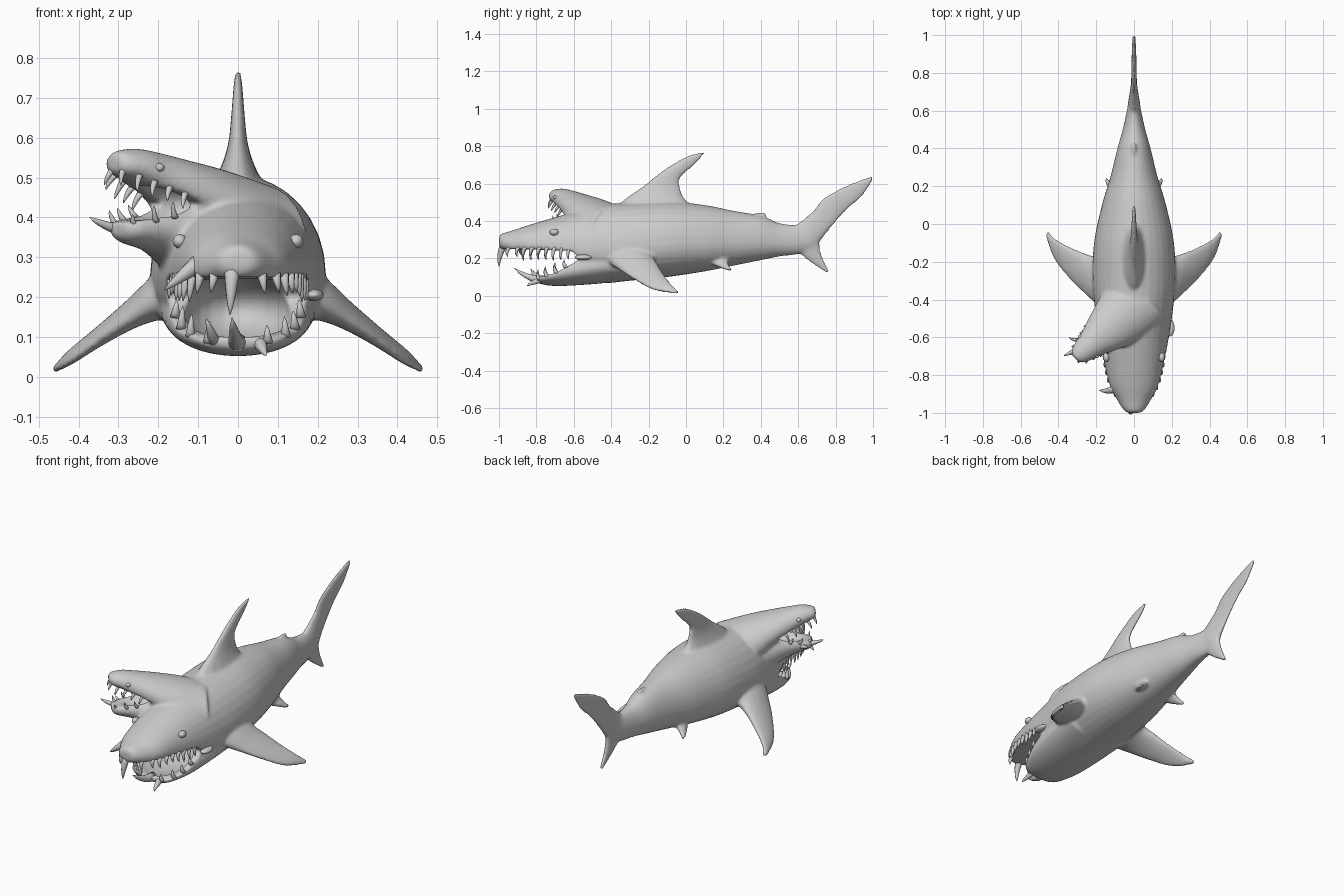
import bpy, bmesh, math, random
from mathutils import Vector, Matrix

if "Cube" in bpy.data.objects:
    bpy.data.objects.remove(bpy.data.objects["Cube"])

random.seed(4)
TAU = math.tau


def resample(rows, n=5):
    """Catmull-Rom through rows of numbers."""
    out = []
    for i in range(len(rows) - 1):
        a, b, c, d = (rows[max(0, min(len(rows) - 1, i + k))] for k in (-1, 0, 1, 2))
        for j in range(n):
            t = j / n
            out.append([0.5 * (2 * q + (r - p) * t + (2 * p - 5 * q + 4 * r - s) * t * t
                               + (3 * q - p - 3 * r + s) * t ** 3)
                        for p, q, r, s in zip(a, b, c, d)])
    return out + [list(rows[-1])]


def skin(bm, rings):
    vs = [[bm.verts.new(p) for p in r] for r in rings]
    n = len(vs[0])
    for a, b in zip(vs, vs[1:]):
        for i in range(n):
            bm.faces.new((a[i], a[(i + 1) % n], b[(i + 1) % n], b[i]))
    bm.faces.new(vs[0][::-1])
    bm.faces.new(vs[-1])


def trunk(bm, rows, mat=Matrix(), k=0.42, n=32):
    """Rows: y, half width, top z, bottom z; k = level of greatest width."""
    rings = []
    for y, w, zt, zb in resample(rows):
        zm = zb + k * (zt - zb)
        ring = []
        for i in range(n):
            c, s = math.cos(TAU * i / n), math.sin(TAU * i / n)
            ring.append(mat @ Vector((w * c, y, zm + s * (zt - zm if s > 0 else zm - zb))))
        rings.append(ring)
    skin(bm, rings)


def fin(bm, rows, normal, n=16):
    """Rows: leading point, trailing point, half thickness."""
    nv = Vector(normal).normalized()
    rings = []
    for r in resample(rows, 4):
        a, b, t = Vector(r[:3]), Vector(r[3:6]), r[6]
        rings.append([(a + b) / 2 + (a - b) / 2 * math.cos(TAU * i / n)
                      + nv * t * math.sin(TAU * i / n) for i in range(n)])
    skin(bm, rings)


def flat(rows):
    return [(0, a, b, 0, c, d, t) for a, b, c, d, t in rows]


def ball(bm, c, r, mat=Matrix()):
    bmesh.ops.create_uvsphere(bm, u_segments=24, v_segments=16, radius=1,
                              matrix=mat @ Matrix.Translation(c) @ Matrix.Diagonal((*r, 1)))


def finish(bm, name):
    bmesh.ops.recalc_face_normals(bm, faces=bm.faces[:])
    me = bpy.data.meshes.new(name)
    bm.to_mesh(me)
    bm.free()
    ob = bpy.data.objects.new(name, me)
    bpy.context.collection.objects.link(ob)
    for p in me.polygons:
        p.use_smooth = True
    return ob


# Local frame of the side head: its forward direction is local -y
H2 = Matrix(((0.66, 0.75, 0, -0.05), (-0.75, 0.66, 0, -0.48), (0, 0, 1, 0), (0, 0, 0, 1)))
UPPER = [(-1, .028, .317, .27), (-.985, .055, .332, .25), (-.93, .09, .348, .22),
         (-.85, .13, .375, .2), (-.7, .165, .42, .15), (-.6, .185, .447, .1),
         (-.45, .207, .485, .068), (-.3, .22, .497, .08), (-.1, .212, .505, .1),
         (.1, .17, .485, .13), (.25, .125, .455, .16), (.4, .088, .428, .19),
         (.5, .06, .388, .21), (.6, .038, .377, .222), (.7, .018, .37, .25)]
UPPER2 = [(-.35, .02, .555, .52), (-.335, .045, .567, .505), (-.28, .067, .573, .48),
          (-.22, .085, .565, .44), (-.12, .125, .545, .38), (0, .165, .52, .28), (.15, .17, .48, .25)]

# Body, heads and jaws
bm = bmesh.new()
trunk(bm, UPPER)
trunk(bm, [(-.795, .06, .115, .078), (-.775, .11, .14, .062), (-.7, .152, .21, .052),
           (-.6, .178, .25, .055), (-.45, .195, .3, .066), (-.3, .2, .3, .085)])
trunk(bm, UPPER2, H2)
trunk(bm, [(-.335, .03, .395, .355), (-.31, .055, .41, .335), (-.22, .08, .43, .31),
           (-.12, .115, .45, .25), (0, .15, .45, .19), (.15, .17, .45, .18)], H2, .5)

# Dorsal fins and tail
fin(bm, flat([(-.42, .43, .1, .43, .1), (-.33, .515, .0, .51, .05), (-.23, .585, -.03, .575, .026),
              (-.13, .665, -.03, .63, .018), (0, .745, .045, .70, .012), (.105, .772, .095, .755, .008)]), (1, 0, 0))
fin(bm, flat([(.25, .4, .44, .37, .022), (.36, .44, .43, .40, .013), (.41, .447, .43, .437, .009)]), (1, 0, 0))
fin(bm, flat([(.54, .35, .69, .25, .035), (.61, .395, .725, .3, .026), (.68, .455, .78, .37, .017),
              (.74, .525, .86, .46, .014), (.87, .595, .94, .53, .012), (1, .642, .995, .61, .008)]), (1, 0, 0))
fin(bm, flat([(.54, .26, .73, .35, .03), (.61, .222, .715, .28, .02), (.67, .175, .725, .22, .014),
              (.75, .122, .765, .13, .009)]), (1, 0, 0))

# Pectoral and pelvic fins, mirrored
for m in (1, -1):
    fin(bm, [(m * a, b, c, m * d, e, f, t) for a, b, c, d, e, f, t in [
        (.1, -.48, .24, .1, -.1, .24, .09), (.2, -.42, .19, .2, -.165, .2, .055),
        (.27, -.36, .145, .27, -.15, .165, .034), (.35, -.28, .09, .35, -.115, .11, .022),
        (.425, -.18, .035, .42, -.075, .06, .015), (.467, -.06, .014, .455, -.035, .02, .009)]], (m * .5, 0, .85))
    fin(bm, [(m * a, b, c, m * d, e, f, t) for a, b, c, d, e, f, t in [
        (.06, .07, .21, .06, .22, .22, .035), (.115, .15, .167, .12, .23, .165, .017),
        (.152, .22, .138, .15, .25, .138, .009)]], (m * .6, 0, .8))
body = finish(bm, "two_headed_shark_body")


# Mouth cutters: side wedge plus inner cavity
def mouth(name, prof, half, c, r, mat):
    out = []
    bm = bmesh.new()
    skin(bm, [[mat @ Vector((x, y, z)) for y, z in prof] for x in (-half, half)])
    out.append(finish(bm, name + "_wedge_cutter"))
    bm = bmesh.new()
    ball(bm, c, r, mat)
    out.append(finish(bm, name + "_cavity_cutter"))
    return out


cutters = mouth("main_mouth", [(-.57, .2), (-.61, .24), (-.75, .245), (-.95, .25), (-1.1, .25), (-1.1, 0),
                               (-.86, .02), (-.81, .095), (-.7, .12), (-.6, .175)],
                .4, (0, -.66, .17), (.14, .2, .09), Matrix())
cutters += mouth("side_mouth", [(-.13, .43), (-.2, .465), (-.42, .525), (-.42, .385), (-.33, .388), (-.2, .405)],
                 .16, (0, -.2, .43), (.062, .12, .055), H2)


def remesh():
    m = body.modifiers.new("fuse", 'REMESH')
    m.mode, m.voxel_size, m.use_smooth_shade = 'VOXEL', .007, True


remesh()
for c in cutters:
    c.hide_render = True
    m = body.modifiers.new("cut", 'BOOLEAN')
    m.operation, m.solver, m.object = 'DIFFERENCE', 'EXACT', c
remesh()
m = body.modifiers.new("soften", 'SMOOTH')
m.factor, m.iterations = .5, 7
bpy.ops.object.select_all(action='DESELECT')
bpy.context.view_layer.objects.active = body
body.select_set(True)
bpy.ops.object.convert(target='MESH')
for c in cutters:
    bpy.data.objects.remove(c)
for p in body.data.polygons:
    p.use_smooth = True


# Teeth: curved cones
def tooth(bm, base, tip, r, mat=Matrix(), bend=(0, -.008, 0)):
    a, b = Vector(base), Vector(tip)
    q = (b - a).to_track_quat('Z', 'Y')
    rings = []
    for j in range(6):
        t = j / 5
        c = a.lerp(b, t) + Vector(bend) * 4 * t * (1 - t)
        rr = r * (1 - t) ** .7 + .001
        rings.append([mat @ (c + q @ Vector((rr * math.cos(TAU * i / 10), rr * math.sin(TAU * i / 10), 0)))
                      for i in range(10)])
    skin(bm, rings)


bm = bmesh.new()
for m in (1, -1):
    for y, x in [(-.945, .06), (-.895, .095), (-.86, .115), (-.82, .13), (-.78, .14), (-.74, .148),
                 (-.70, .153), (-.66, .16), (-.62, .166)]:
        L = random.uniform(.035, .065)
        tooth(bm, (m * x, y, .258), (m * (x + .008), y - .008, .25 - L), .012)
    for y, x, z in [(-.78, .075, .095), (-.74, .12, .11), (-.69, .143, .13), (-.64, .158, .16)]:
        L = random.uniform(.03, .05)
        tooth(bm, (m * x, y, z - .01), (m * x * .97, y - .01, z + L), .012)
tooth(bm, (-.015, -.975, .27), (-.02, -1, .155), .02)
tooth(bm, (-.1, -.87, .285), (-.185, -.88, .218), .022)
tooth(bm, (0, -.765, .085), (-.015, -.92, .148), .024, bend=(0, 0, -.015))
tooth(bm, (.055, -.775, .085), (.07, -.85, .053), .017)
tooth(bm, (-.06, -.78, .09), (-.08, -.83, .145), .014)
finish(bm, "main_teeth")

bm = bmesh.new()
for m in (1, -1):
    for y, x, z in [(-.335, .02, .52), (-.305, .048, .505), (-.265, .06, .49), (-.225, .072, .475), (-.185, .085, .46)]:
        tooth(bm, (m * x, y, z), (m * (x + .012), y - .018, z - random.uniform(.03, .045)), .008, H2, (0, -.003, 0))
    for y, x, z in [(-.31, .035, .385), (-.26, .06, .395), (-.21, .075, .405)]:
        tooth(bm, (m * x, y, z - .005), (m * (x + .01), y - .015, z + random.uniform(.02, .035)), .008, H2, (0, -.003, 0))
tooth(bm, (-.03, -.31, .37), (-.05, -.385, .40), .013, H2)
tooth(bm, (-.06, -.27, .37), (-.105, -.30, .385), .01, H2)
finish(bm, "side_teeth")

# Eyes, and the nub at the jaw corner
bm = bmesh.new()
for m in (1, -1):
    ball(bm, (m * .146, -.705, .34), (.018, .024, .018))
    ball(bm, (m * .066, -.255, .525), (.013, .013, .011), H2)
ball(bm, (.19, -.55, .205), (.025, .045, .015))
finish(bm, "eyes")
